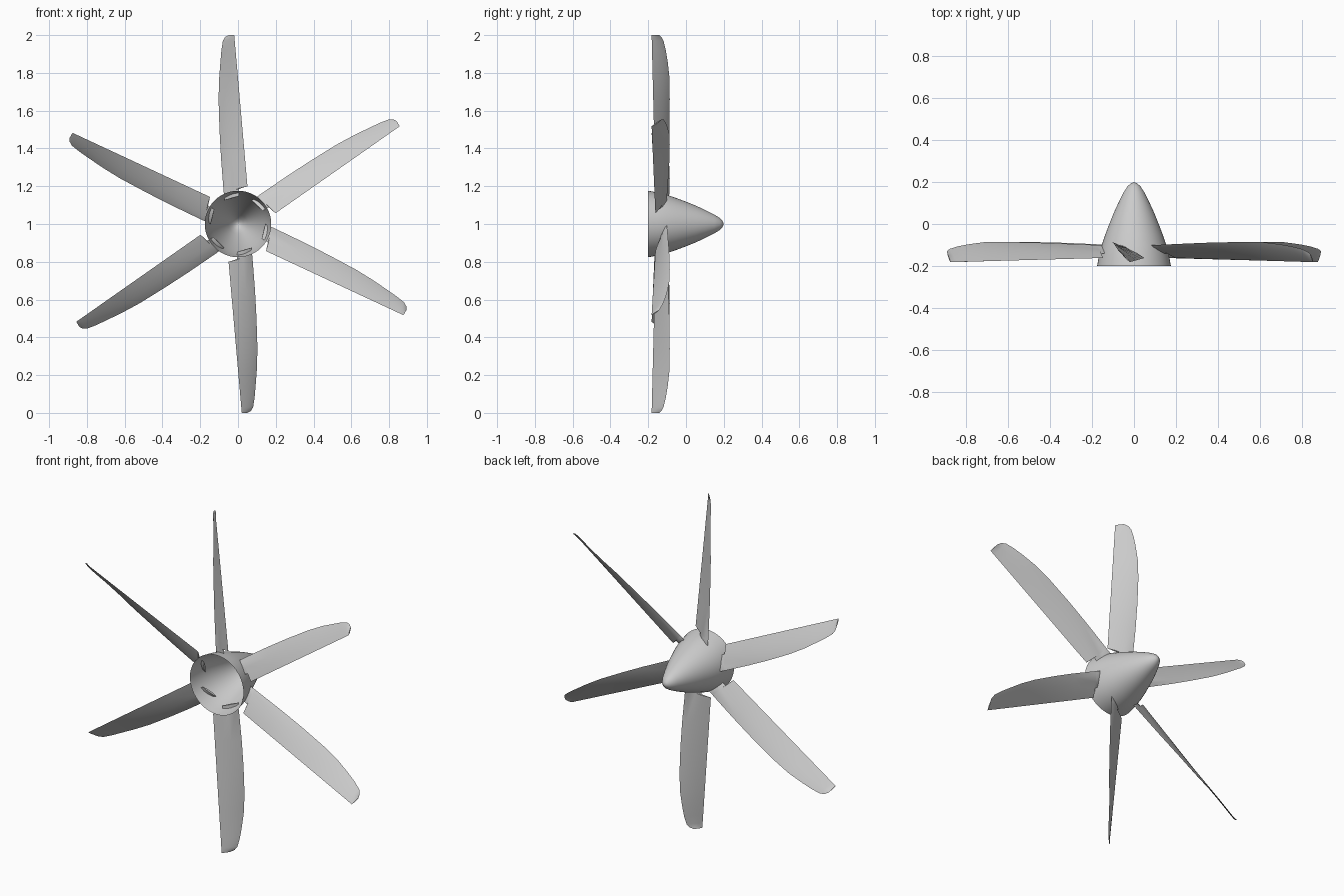
import bpy, bmesh, math
from mathutils import Vector

if "Cube" in bpy.data.objects:
    bpy.data.objects.remove(bpy.data.objects["Cube"], do_unlink=True)

HUB_Z = 1.0
BLADES = 6

grey = bpy.data.materials.new("plain_grey")
grey.use_nodes = True
grey.diffuse_color = (0.6, 0.6, 0.6, 1)
grey.node_tree.nodes["Principled BSDF"].inputs["Base Color"].default_value = (0.6, 0.6, 0.6, 1)


def finish_mesh(bm, name, recalc=True):
    if recalc:
        bmesh.ops.recalc_face_normals(bm, faces=bm.faces)
    mesh = bpy.data.meshes.new(name)
    bm.to_mesh(mesh)
    bm.free()
    mesh.materials.append(grey)
    mesh.shade_smooth()
    mesh.set_sharp_from_angle(angle=math.radians(35))
    return mesh


def place(mesh, name, angle=0):
    obj = bpy.data.objects.new(name, mesh)
    obj.location = (0, 0, HUB_Z)
    obj.rotation_euler = (0, angle, 0)
    bpy.context.collection.objects.link(obj)
    return obj


# Spinner: open, hollow nose cone turned around the y axis (y, radius)
profile = [(-.2, .176), (-.15, .167), (-.1, .154), (-.05, .137), (0, .118),
           (.05, .098), (.1, .075), (.15, .05), (.18, .031), (.194, .015), (.2, 0)]
bm = bmesh.new()
pts = [bm.verts.new((r, y, 0)) for y, r in profile]
edges = [bm.edges.new(pair) for pair in zip(pts, pts[1:])]
bmesh.ops.spin(bm, geom=pts + edges, cent=(0, 0, 0), axis=(0, 1, 0),
               angle=math.tau, steps=48, use_merge=True)
bmesh.ops.remove_doubles(bm, verts=bm.verts, dist=0.0005)
bmesh.ops.recalc_face_normals(bm, faces=bm.faces)
# make sure the open shell faces outward
bm.faces.ensure_lookup_table()
if sum(f.normal.dot(f.calc_center_median() * Vector((1, 0, 1))) for f in bm.faces) < 0:
    bmesh.ops.reverse_faces(bm, faces=bm.faces)
place(finish_mesh(bm, "spinner", recalc=False), "spinner")

# Blade: narrow root stub, then twisted sections out to a rounded tip
root_trail, tip_trail = Vector((.05, -.162, .2)), Vector((-.02, -.182, 1))
stations = [
    (Vector((-.072, -.1, .125)), Vector((.005, -.14, .148))),
    (Vector((-.075, -.1, .165)), Vector((.005, -.14, .186))),
    (Vector((-.076, -.1, .168)), root_trail),
]
leading_edge = [(-.09, -.093, .35), (-.098, -.088, .5), (-.103, -.086, .66),
                (-.1, -.087, .77), (-.093, -.097, .86), (-.088, -.107, .92),
                (-.08, -.119, .97), (-.068, -.13, .99), (-.05, -.142, 1)]
for p in leading_edge:
    lead = Vector(p)
    stations.append((lead, root_trail.lerp(tip_trail, (lead.z - .2) / .8)))

# closed lens section: (fraction along chord, side)
section = [(0, 0), (.15, 1), (.4, 1), (.7, 1), (1, 0), (.7, -1), (.4, -1), (.15, -1)]
bm = bmesh.new()
rings = []
for lead, trail in stations:
    chord = trail - lead
    normal = chord.cross(Vector((0, 0, 1))).normalized()
    half = .006 - .004 * max(0, lead.z - .15)
    rings.append([bm.verts.new(lead + chord * u
                               + normal * side * half * 2 * math.sqrt(u) * (1 - u) ** .5)
                  for u, side in section])
for a, b in zip(rings, rings[1:]):
    for i in range(len(section)):
        j = (i + 1) % len(section)
        bm.faces.new((a[i], a[j], b[j], b[i]))
bm.faces.new(rings[0])
bm.faces.new(rings[-1])
blade_mesh = finish_mesh(bm, "blade")

for k in range(BLADES):
    place(blade_mesh, f"blade_{k + 1}", k * math.tau / BLADES)
